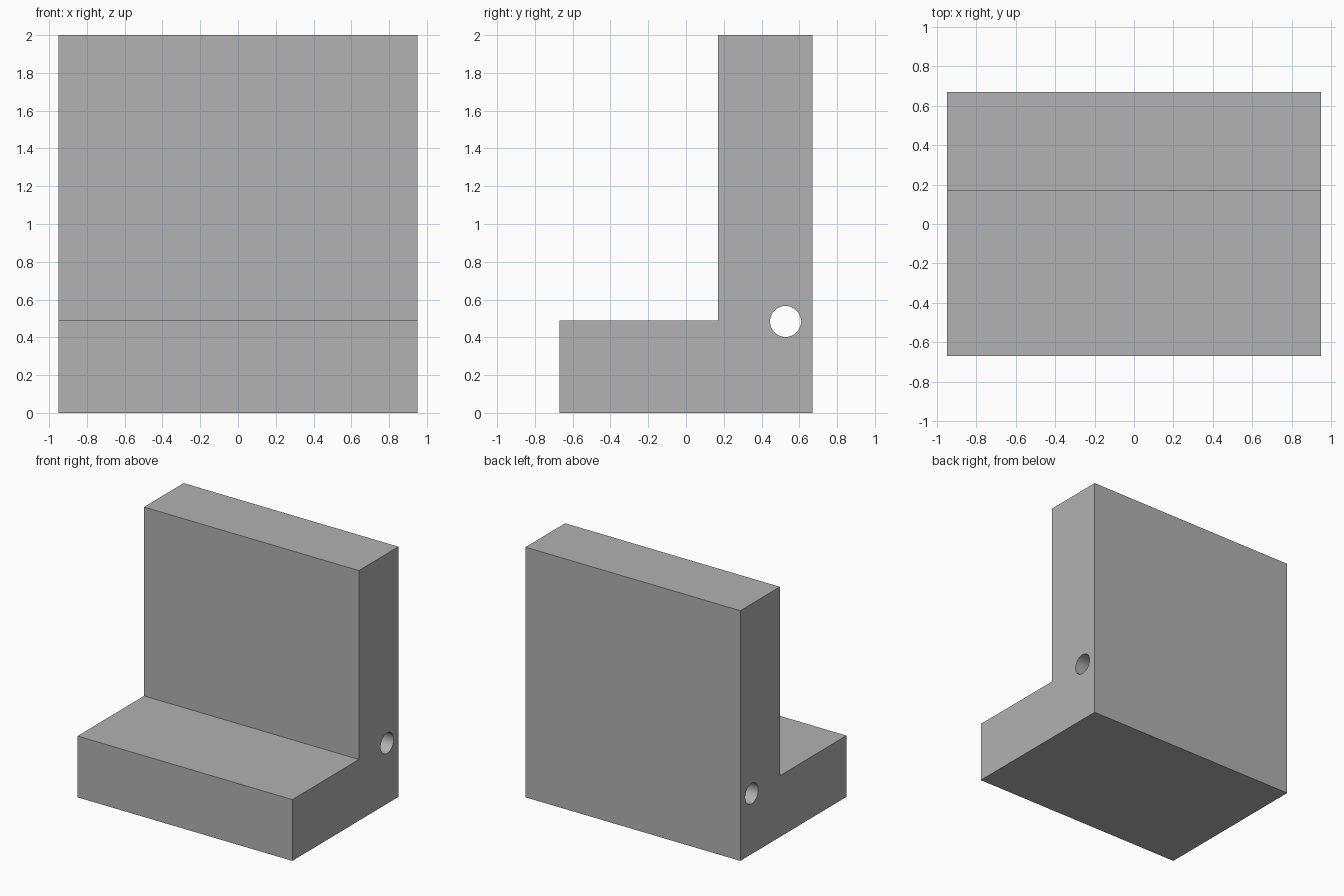
import bpy
import bmesh
import math

cube = bpy.data.objects.get("Cube")
if cube:
    bpy.data.objects.remove(cube, do_unlink=True)

WIDTH = 1.90

# Single grey material
grey = bpy.data.materials.new("plain_grey")
grey.use_nodes = True
colour = (0.445, 0.445, 0.445, 1)
grey.diffuse_color = colour
grey.node_tree.nodes["Principled BSDF"].inputs["Base Color"].default_value = colour

# L-shaped side profile (y, z), extruded across the width
profile = [(-0.67, 0), (0.67, 0), (0.67, 2), (0.17, 2), (0.17, 0.49), (-0.67, 0.49)]
bm = bmesh.new()
face = bm.faces.new([bm.verts.new((-WIDTH / 2, y, z)) for y, z in profile])
extruded = bmesh.ops.extrude_face_region(bm, geom=[face])
new_verts = [v for v in extruded["geom"] if isinstance(v, bmesh.types.BMVert)]
bmesh.ops.translate(bm, verts=new_verts, vec=(WIDTH, 0, 0))
bmesh.ops.recalc_face_normals(bm, faces=bm.faces)
mesh = bpy.data.meshes.new("angle_block")
bm.to_mesh(mesh)
bm.free()
mesh.materials.append(grey)
block = bpy.data.objects.new("angle_block", mesh)
bpy.context.collection.objects.link(block)

# Round through-hole near the back lower corner
bpy.ops.mesh.primitive_cylinder_add(vertices=64, radius=0.082, depth=WIDTH + 0.4,
                                    location=(0, 0.527, 0.484),
                                    rotation=(0, math.pi / 2, 0))
cutter = bpy.context.object
cutter.name = "hole_cutter"
cutter.hide_render = True
cutter.data.materials.append(grey)

cut = block.modifiers.new("through_hole", "BOOLEAN")
cut.operation = "DIFFERENCE"
cut.solver = "EXACT"
cut.object = cutter

# Apply the cut, drop the cutter and smooth the bore
bpy.ops.object.select_all(action="DESELECT")
block.select_set(True)
bpy.context.view_layer.objects.active = block
bpy.ops.object.modifier_apply(modifier=cut.name)
bpy.data.objects.remove(cutter, do_unlink=True)
bpy.ops.object.shade_smooth_by_angle(angle=math.radians(30))
